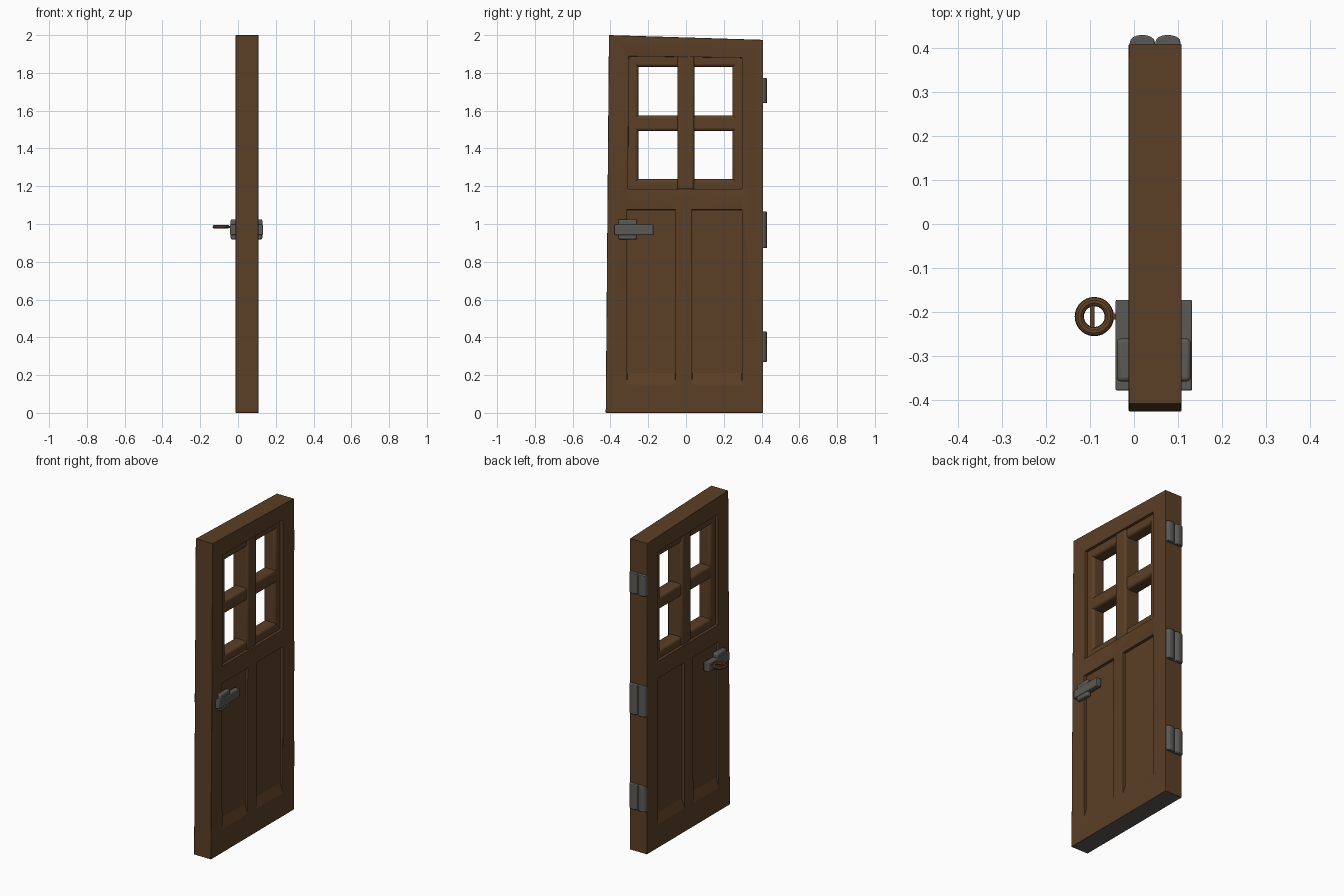
import bpy, bmesh, math
from mathutils import Vector

if "Cube" in bpy.data.objects:
    bpy.data.objects.remove(bpy.data.objects["Cube"])


def material(name, rgb):
    m = bpy.data.materials.new(name)
    m.diffuse_color = (*rgb, 1)
    m.use_nodes = True
    m.node_tree.nodes["Principled BSDF"].inputs["Base Color"].default_value = m.diffuse_color
    return m


WOOD = material("brown wood", (0.105, 0.05, 0.019))
METAL = material("grey metal", (0.105, 0.1, 0.092))
KEY = material("warm brown key", (0.13, 0.057, 0.02))
X0, X1 = -0.012, 0.108          # slab faces
XM = (X0 + X1) / 2


def prism(name, pts, axis, lo, hi, mat, bevel=0.0, seg=2):
    """Extrude a profile along an axis; the profile lies in the other two axes, in order."""
    def place(p, t):
        v = list(p)
        v.insert(axis, t)
        return Vector(v)
    bm = bmesh.new()
    face = bm.faces.new([bm.verts.new(place(p, lo)) for p in pts])
    ext = bmesh.ops.extrude_face_region(bm, geom=[face])
    move = Vector((0, 0, 0))
    move[axis] = hi - lo
    bmesh.ops.translate(bm, vec=move, verts=[g for g in ext["geom"] if isinstance(g, bmesh.types.BMVert)])
    bmesh.ops.recalc_face_normals(bm, faces=bm.faces)
    me = bpy.data.meshes.new(name)
    bm.to_mesh(me)
    bm.free()
    ob = bpy.data.objects.new(name, me)
    bpy.context.collection.objects.link(ob)
    me.materials.append(mat)
    if bevel:
        b = ob.modifiers.new("bevel", 'BEVEL')
        b.width, b.segments = bevel, seg
        b.limit_method = 'ANGLE'
        b.angle_limit = math.radians(40)
        smooth(ob)
    return ob


def smooth(ob):
    bpy.ops.object.select_all(action='DESELECT')
    ob.select_set(True)
    bpy.context.view_layer.objects.active = ob
    bpy.ops.object.shade_smooth_by_angle(angle=math.radians(35))


def box(name, x, y, z, mat, bevel=0.0, seg=2):
    return prism(name, [(y[0], z[0]), (y[1], z[0]), (y[1], z[1]), (y[0], z[1])], 0, x[0], x[1], mat, bevel, seg)


# door slab, slightly out of square
slab = prism("door_slab", [(-0.425, 0), (0.408, 0), (0.408, 1.975), (-0.408, 2.0)], 0, X0, X1, WOOD)
slab.data.materials.append(METAL)
for f in slab.data.polygons:    # metal kick strip under the door
    if f.normal.z < -0.9:
        f.material_index = 1

# cutters: window opening and lower panel recesses with sloping sills
cutters = [prism("window_cutter", [(-0.307, 1.185), (0.296, 1.185), (0.296, 1.88), (-0.303, 1.888)],
                 0, X0 - 0.1, X1 + 0.1, WOOD)]
DEPTH = 0.018
for s, face in ((-1, X0), (1, X1)):
    for y0, y1 in ((-0.312, -0.056), (0.032, 0.296)):
        out, inn = face + s * 0.02, face - s * DEPTH
        pts = [(out, 0.145), (face, 0.15), (inn, 0.21), (inn, 1.075), (out, 1.075)]
        cutters.append(prism("panel_cutter", pts, 1, y0, y1, WOOD))
for c in cutters:
    c.hide_render = True
    c.hide_viewport = True
    m = slab.modifiers.new("cut", 'BOOLEAN')
    m.operation, m.object, m.solver = 'DIFFERENCE', c, 'EXACT'
b = slab.modifiers.new("bevel", 'BEVEL')
b.width, b.segments = 0.005, 2
b.limit_method = 'ANGLE'
b.angle_limit = math.radians(40)
smooth(slab)

# window frame and crossing bars
WX = (X0 + 0.018, X1 - 0.018)
bars = {
    "window_left": ((-0.32, -0.252), (1.175, 1.895)),
    "window_right": ((0.247, 0.31), (1.175, 1.895)),
    "window_top": ((-0.315, 0.305), (1.832, 1.9)),
    "window_bottom": ((-0.315, 0.305), (1.17, 1.238)),
    "window_cross_bar": ((-0.31, 0.3), (1.492, 1.575)),
}
for name, (y, z) in bars.items():
    box(name, WX, y, z, WOOD, 0.016, 3)
box("window_post", (X0 + 0.008, X1 - 0.008), (-0.046, 0.044), (1.18, 1.89), WOOD, 0.012, 3)

# hinges: pairs of domed leaves on the edge
for z0, z1 in ((0.27, 0.43), (0.873, 1.065), (1.64, 1.772)):
    for i in range(2):
        cx = XM + (i - 0.5) * 0.058
        pts = [(cx - 0.029, 0.4)]
        for k in range(9):
            a = math.pi * (1 - k / 8)
            pts.append((cx + 0.029 * math.cos(a), 0.409 + 0.02 * math.sin(a) ** 0.8 if 0 < k < 8 else 0.409))
        pts.append((cx + 0.029, 0.4))
        prism("hinge_leaf", pts, 2, z0, z1, METAL, 0.004)

# handles on both faces: rounded plate and lever
for s, face, reach in ((-1, X0, 0.03), (1, X1, 0.024)):
    def span(d):
        return tuple(sorted((face - s * 0.01, face + s * d)))
    box("handle_plate", span(reach - 0.003), (-0.357, -0.26), (0.918, 1.025), METAL, 0.009, 3)
    box("handle_lever", span(reach), (-0.378, -0.172), (0.942, 0.997), METAL, 0.004)

# key ring beside the handle
bpy.ops.mesh.primitive_torus_add(location=(-0.09, -0.21, 0.985), major_radius=0.034, minor_radius=0.0105,
                                 major_segments=28, minor_segments=10)
ring = bpy.context.object
ring.name = "key_ring"
ring.data.materials.append(KEY)
smooth(ring)
box("key_bar", (-0.1, -0.09), (-0.24, -0.18), (0.979, 0.991), KEY, 0.003)
box("key_stem", (-0.05, -0.03), (-0.217, -0.203), (0.978, 0.99), KEY, 0.003)
